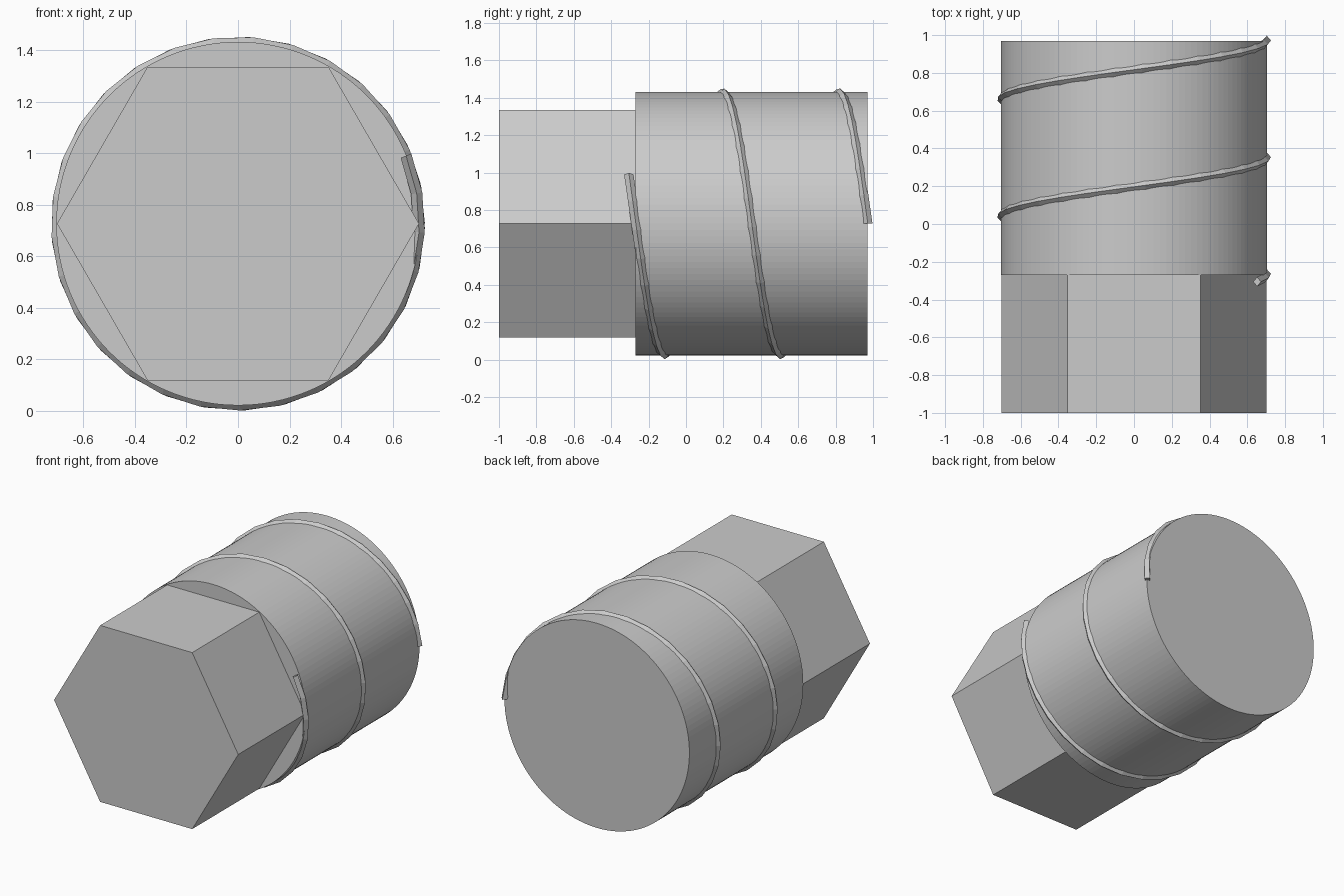
import bpy, bmesh, math

if "Cube" in bpy.data.objects:
    bpy.data.objects.remove(bpy.data.objects["Cube"])

ZC = 0.727  # height of the long axis


def axis_prism(name, sides, radius, y0, y1):
    """Prism lying along y, with a corner on +x."""
    bm = bmesh.new()
    rings = []
    for y in (y0, y1):
        rings.append([bm.verts.new((radius * math.cos(2 * math.pi * i / sides), y,
                                    ZC + radius * math.sin(2 * math.pi * i / sides)))
                      for i in range(sides)])
    skin(bm, rings)
    return finish(name, bm)


def skin(bm, rings):
    """Join successive rings with quads and cap both ends."""
    n = len(rings[0])
    for a, b in zip(rings, rings[1:]):
        for i in range(n):
            j = (i + 1) % n
            bm.faces.new((a[i], a[j], b[j], b[i]))
    bm.faces.new(rings[0])
    bm.faces.new(rings[-1])


def finish(name, bm):
    bmesh.ops.recalc_face_normals(bm, faces=bm.faces)
    mesh = bpy.data.meshes.new(name)
    bm.to_mesh(mesh)
    bm.free()
    obj = bpy.data.objects.new(name, mesh)
    bpy.context.collection.objects.link(obj)
    return obj


# Hexagonal head and round body
axis_prism("hex_head", 6, 0.702, -1.0, -0.27)
axis_prism("round_body", 128, 0.705, -0.27, 0.97)

# Thin raised thread: diamond section swept along a coarse helix
PITCH, START, TURNS = 0.62, math.radians(22), 2
PER_TURN = 29
SECTION = [(0.022, 0.0), (0.0, 0.025), (-0.022, 0.0), (0.0, -0.025)]
sweep = TURNS * 2 * math.pi + START
steps = round(sweep / (2 * math.pi) * PER_TURN)
bm = bmesh.new()
rings = []
for k in range(steps + 1):
    s = sweep * k / steps
    ang = START - s
    y = 0.972 - PITCH * (sweep - s) / (2 * math.pi)
    rings.append([bm.verts.new(((0.703 + dr) * math.cos(ang), y + dy,
                                ZC + (0.703 + dr) * math.sin(ang)))
                  for dr, dy in SECTION])
skin(bm, rings)
finish("thread_ridge", bm)
